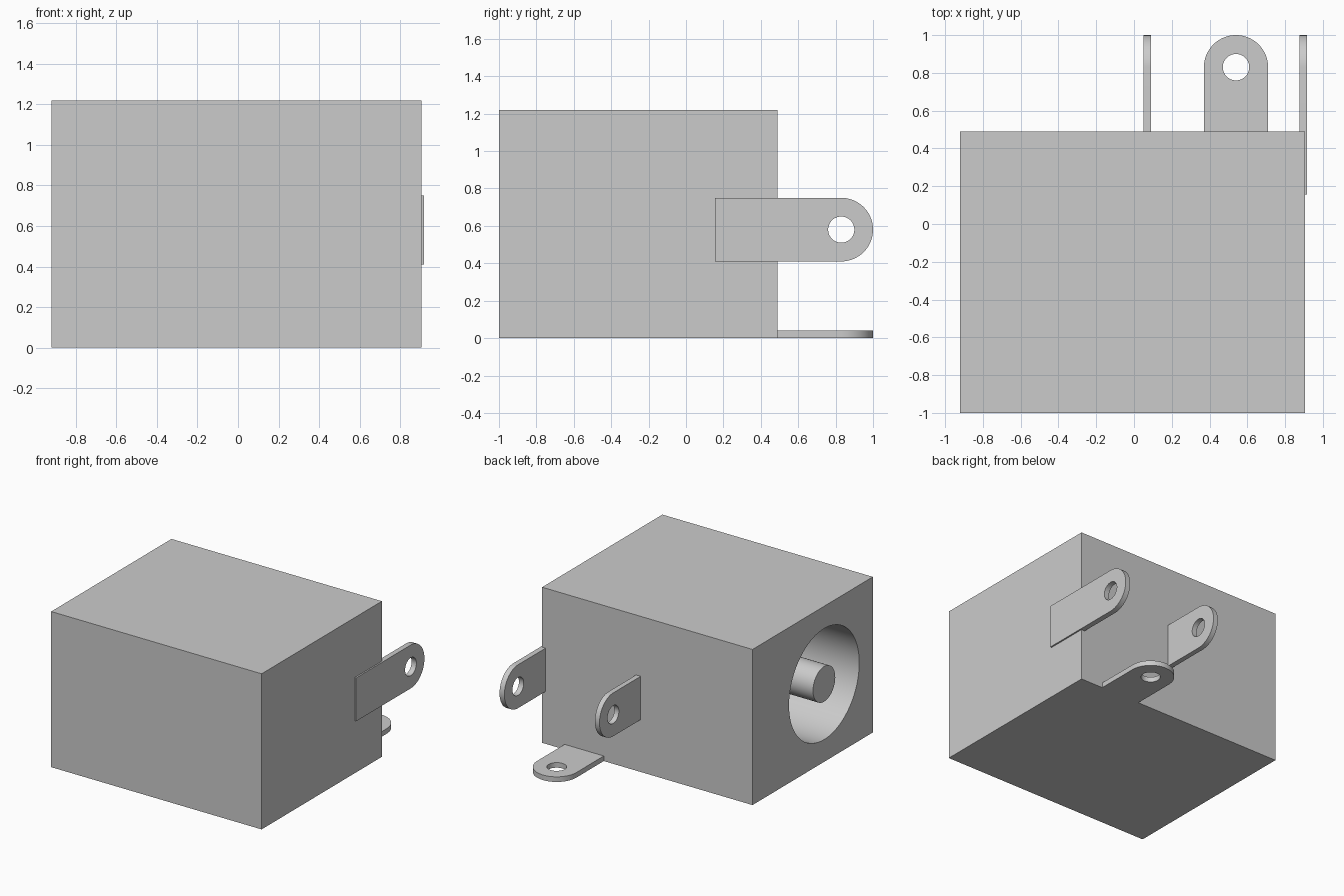
import bpy, bmesh, math
from mathutils import Matrix, Vector

if "Cube" in bpy.data.objects:
    bpy.data.objects.remove(bpy.data.objects["Cube"])

grey = bpy.data.materials.new("plain grey")
grey.use_nodes = True
grey.diffuse_color = (0.6, 0.6, 0.6, 1)
grey.node_tree.nodes["Principled BSDF"].inputs["Base Color"].default_value = (0.6, 0.6, 0.6, 1)


def finish(name, bm):
    bmesh.ops.recalc_face_normals(bm, faces=bm.faces)
    mesh = bpy.data.meshes.new(name)
    bm.to_mesh(mesh)
    bm.free()
    mesh.materials.append(grey)
    obj = bpy.data.objects.new(name, mesh)
    bpy.context.collection.objects.link(obj)
    return obj


def select(obj):
    bpy.ops.object.select_all(action='DESELECT')
    obj.select_set(True)
    bpy.context.view_layer.objects.active = obj


def smooth(obj):
    select(obj)
    bpy.ops.object.shade_smooth_by_angle(angle=math.radians(30))


def box(name, lo, hi):
    lo, hi = Vector(lo), Vector(hi)
    bm = bmesh.new()
    bmesh.ops.create_cube(bm, size=1, matrix=Matrix.Translation((lo + hi) / 2)
                          @ Matrix.Diagonal((*(hi - lo), 1)))
    return finish(name, bm)


def cylinder(name, radius, start, end, axis, centre, sides=64):
    """Cylinder along x or z between start and end; centre holds the other two coordinates."""
    turn = Matrix.Rotation(math.pi / 2, 4, 'Y') if axis == 'X' else Matrix()
    mid = (start + end) / 2
    loc = (mid, *centre) if axis == 'X' else (*centre, mid)
    bm = bmesh.new()
    bmesh.ops.create_cone(bm, cap_ends=True, segments=sides, radius1=radius, radius2=radius,
                          depth=end - start, matrix=Matrix.Translation(loc) @ turn)
    return finish(name, bm)


def cut(obj, cutter):
    mod = obj.modifiers.new("cut", 'BOOLEAN')
    mod.operation, mod.solver, mod.object = 'DIFFERENCE', 'EXACT', cutter
    select(obj)
    bpy.ops.object.modifier_apply(modifier=mod.name)
    bpy.data.objects.remove(cutter)
    smooth(obj)


def terminal(name, axis, centre, start, low, high):
    """Flat lug pointing to +y with a rounded, drilled end; axis is its thickness direction."""
    r, eye_y = 0.17, 0.83
    outline = [(-r, start), (r, start)]
    outline += [(r * math.cos(a), eye_y + r * math.sin(a))
                for a in (math.pi * i / 32 for i in range(33))]
    bm = bmesh.new()
    if axis == 'X':
        points, depth = [(low, y, centre + s) for s, y in outline], (high - low, 0, 0)
        eye = (eye_y, centre)
    else:
        points, depth = [(centre + s, y, low) for s, y in outline], (0, 0, high - low)
        eye = (centre, eye_y)
    face = bm.faces.new([bm.verts.new(p) for p in points])
    ext = bmesh.ops.extrude_face_region(bm, geom=[face])["geom"]
    bmesh.ops.translate(bm, vec=depth, verts=[v for v in ext if isinstance(v, bmesh.types.BMVert)])
    lug = finish(name, bm)
    cut(lug, cylinder("eye_cutter", 0.07, low - 0.1, high + 0.1, axis, eye, 48))


# Housing with a deep round socket in its -x side
housing = box("housing", (-0.92, -1, 0), (0.905, 0.49, 1.22))
socket = (-0.397, 0.61)
cut(housing, cylinder("socket_cutter", 0.435, -1.1, 0.5, 'X', socket, 96))

# Centre pin, flush with the socket mouth
smooth(cylinder("centre_pin", 0.138, -0.92, 0.52, 'X', socket))

# Three solder terminals at the back
terminal("side_terminal", 'X', 0.58, 0.155, 0.875, 0.917)
terminal("middle_terminal", 'X', 0.58, 0.47, 0.05, 0.09)
terminal("bottom_terminal", 'Z', 0.54, 0.49, 0.0, 0.04)
